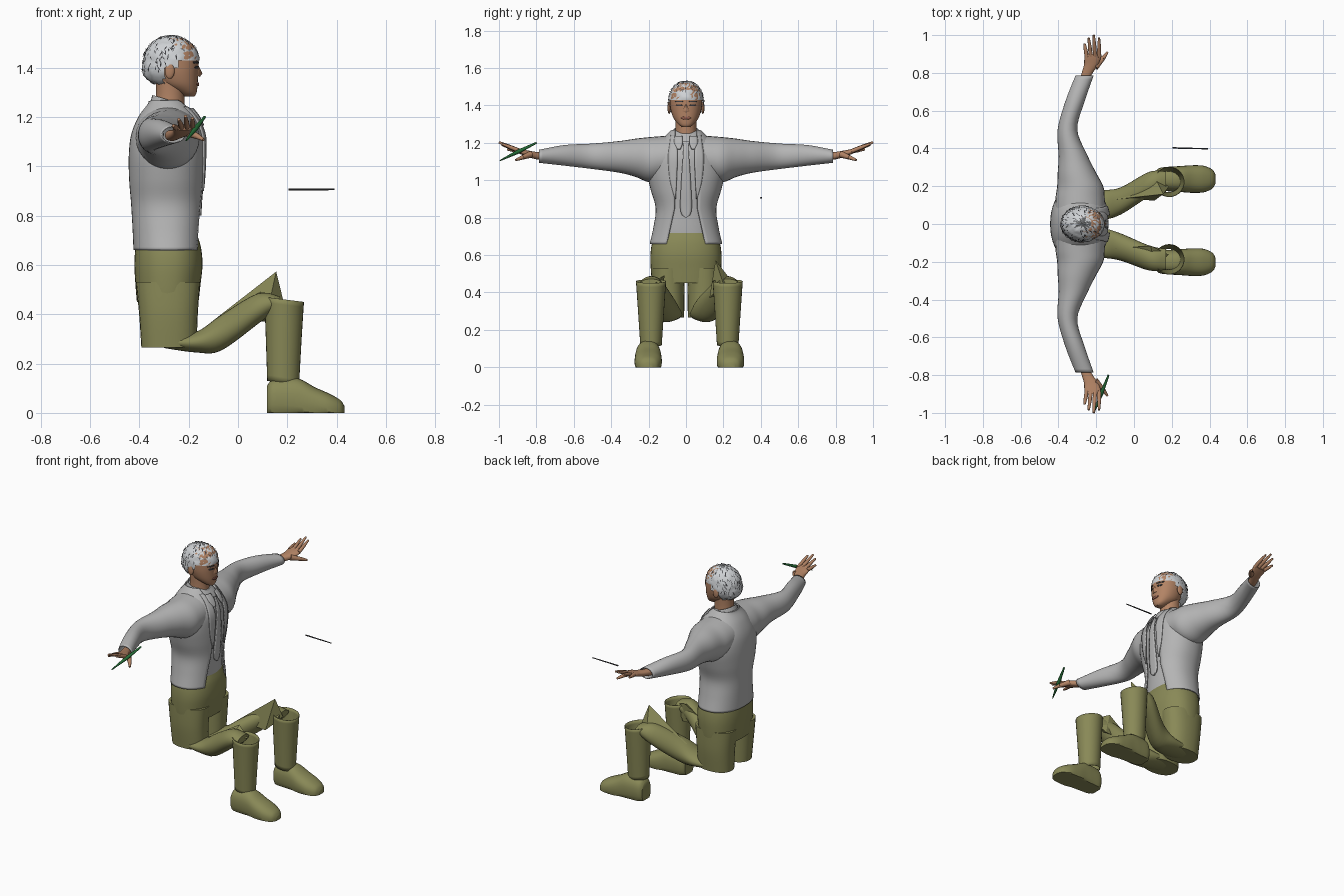
import bpy, bmesh, math, random
from mathutils import Vector

random.seed(4)
if "Cube" in bpy.data.objects:
    bpy.data.objects.remove(bpy.data.objects["Cube"])


def material(name, r, g, b):
    m = bpy.data.materials.new(name)
    m.use_nodes = True
    m.diffuse_color = (r, g, b, 1)
    m.node_tree.nodes["Principled BSDF"].inputs["Base Color"].default_value = (r, g, b, 1)
    return m


GREY = material("cloth grey", .46, .46, .46)
HAIR = material("hair silver", .62, .64, .66)
DARK = material("dark strand", .05, .05, .055)
SKIN = material("skin", .45, .23, .13)
LIP = material("lip", .33, .13, .09)
OLIVE = material("olive cloth", .25, .25, .095)
GREEN = material("pen green", .02, .16, .04)


def finish(bm, name, mat, thick=0, angle=40):
    bmesh.ops.recalc_face_normals(bm, faces=bm.faces)
    me = bpy.data.meshes.new(name)
    bm.to_mesh(me)
    bm.free()
    ob = bpy.data.objects.new(name, me)
    bpy.context.collection.objects.link(ob)
    me.materials.append(mat)
    if thick:
        mod = ob.modifiers.new("thickness", "SOLIDIFY")
        mod.thickness, mod.offset = thick, 0
    bpy.ops.object.select_all(action="DESELECT")
    ob.select_set(True)
    bpy.context.view_layer.objects.active = ob
    bpy.ops.object.shade_smooth_by_angle(angle=math.radians(angle))
    return ob


def dense(rows, k=5):
    """Smooth interpolation through rows of numbers."""
    out = []
    for i in range(len(rows) - 1):
        quad = [rows[max(i - 1, 0)], rows[i], rows[i + 1], rows[min(i + 2, len(rows) - 1)]]
        for j in range(k):
            u = j / k
            out.append([b + .5 * u * (c - a + u * (2*a - 5*b + 4*c - d + u * (3*(b - c) + d - a)))
                        for a, b, c, d in zip(*quad)])
    return out + [list(rows[-1])]


def sheet(grid, name, mat, closed=False, caps=False, floor=None, thick=0):
    """Skin a grid of points with quads."""
    bm = bmesh.new()
    rows = []
    for row in grid:
        if floor is not None:
            row = [Vector((p.x, p.y, max(p.z, floor))) for p in row]
        rows.append([bm.verts.new(p) for p in row])
    n = len(rows[0])
    for lo, hi in zip(rows, rows[1:]):
        for j in range(n if closed else n - 1):
            k = (j + 1) % n
            bm.faces.new((lo[j], lo[k], hi[k], hi[j]))
    if caps:
        bm.faces.new(rows[0])
        bm.faces.new(rows[-1])
    return finish(bm, name, mat, thick)


def loft(name, axis, rings, mat, caps=True, n=28, p=2, gap=None, tilt=0, **kw):
    """Rings are (position on axis, centre a, centre b, radius a, radius b)."""
    grid = []
    for t, a, b, ra, rb in dense(rings):
        start = math.asin(min(.95, gap(t) / rb)) if gap else 0
        span = 2 * math.pi - 2 * start
        row = []
        for j in range(n):
            w = start + span * j / (n - 1 if gap else n)
            c, s = math.cos(w), math.sin(w)
            c = math.copysign(abs(c) ** (2 / p), c)
            s = math.copysign(abs(s) ** (2 / p), s)
            co = [a + ra * c, b + rb * s]
            co.insert(axis, t + tilt * c)
            row.append(Vector(co))
        grid.append(row)
    return sheet(grid, name, mat, closed=not gap, caps=caps and not gap, **kw)


def front_strip(name, rings, rows, mat, lift=.004, thick=.006, p=2):
    """Thin plate lying on the front of an upright loft; rows are (z, y0, y1)."""
    body, grid = dense(rings), []
    for z, y0, y1 in dense(rows):
        r = min(body, key=lambda q: abs(q[0] - z))
        i = body.index(r)
        o = body[min(i + 1, len(body) - 1) if z > r[0] else max(i - 1, 0)]
        u = 0 if o is r else (z - r[0]) / (o[0] - r[0])
        _, cx, _, rx, ry = [m + u * (q - m) for m, q in zip(r, o)]
        ys = [y0 + (y1 - y0) * j / 4 for j in range(5)]
        grid.append([Vector((cx + lift + rx * max(0, 1 - abs(y / ry) ** p) ** (1 / p), y, z)) for y in ys])
    return sheet(grid, name, mat, thick=thick)


def rod(name, a, b, r1, r2, mat, n=10):
    a, b = Vector(a), Vector(b)
    bm = bmesh.new()
    bmesh.ops.create_cone(bm, cap_ends=True, segments=n, radius1=r1, radius2=r2, depth=(b - a).length)
    bmesh.ops.rotate(bm, verts=bm.verts, matrix=(b - a).to_track_quat("Z", "Y").to_matrix())
    bmesh.ops.translate(bm, verts=bm.verts, vec=(a + b) / 2)
    return finish(bm, name, mat)


def ball(name, c, r, mat):
    bm = bmesh.new()
    bmesh.ops.create_uvsphere(bm, u_segments=16, v_segments=10, radius=1)
    bmesh.ops.scale(bm, verts=bm.verts, vec=r)
    bmesh.ops.translate(bm, verts=bm.verts, vec=c)
    return finish(bm, name, mat)


# Jacket, shirt, collar and tie
torso = [(.66, -.285, 0, .135, .19), (.75, -.287, 0, .137, .17), (.85, -.288, 0, .142, .158),
         (.95, -.288, 0, .15, .185), (1.05, -.287, 0, .152, .205), (1.13, -.283, 0, .146, .19),
         (1.2, -.283, 0, .117, .14), (1.25, -.285, 0, .078, .092), (1.265, -.29, 0, .068, .075)]
loft("jacket", 2, torso, GREY, n=48, p=2.2, thick=.008,
     gap=lambda z: .055 + max(0, .85 - z) * .22)
shirt = [(z, x, y, a - .012, b - .012) for z, x, y, a, b in torso]
shirt[0] = (.715, -.286, 0, .122, .16)
loft("shirt", 2, shirt, GREY, n=40, p=2.2)
front_strip("tie", shirt, [(.8, -.004, .004), (.84, -.03, .03), (1.0, -.025, .025), (1.17, -.014, .014),
                           (1.205, -.022, .022)], GREY, .008, .008, 2.2)
loft("shirt_collar", 2, [(1.2, -.28, 0, .088, .085), (1.235, -.28, 0, .075, .074), (1.268, -.28, 0, .064, .064)],
     GREY, caps=False, tilt=-.02, thick=.006)
for s, side in ((1, "left"), (-1, "right")):
    front_strip(side + "_lapel", torso, [(.9, s * .055, s * .058), (1.0, s * .05, s * .085),
                (1.12, s * .045, s * .095), (1.2, s * .05, s * .085), (1.24, s * .06, s * .08)],
                GREY, .006, .007, 2.2)
    front_strip(side + "_collar_wing", torso, [(1.165, s * .03, s * .045), (1.2, s * .018, s * .062),
                (1.235, s * .02, s * .06)], GREY, .01, .006, 2.2)

# Sleeves, hands and fingers
for s, side in ((1, "left"), (-1, "right")):
    sleeve = [(.06, -.285, 1.125, .13, .115), (.14, -.285, 1.115, .128, .118), (.2, -.285, 1.11, .12, .118),
              (.27, -.302, 1.12, .1, .1), (.36, -.322, 1.125, .075, .082), (.5, -.352, 1.128, .05, .066),
              (.65, -.312, 1.133, .049, .053), (.785, -.262, 1.128, .046, .033)]
    loft(side + "_sleeve", 1, [(s * r[0], *r[1:]) for r in sleeve], GREY, caps=False, thick=.004)
    palm = [(.74, -.268, 1.125, .028, .022), (.79, -.252, 1.13, .028, .02), (.84, -.228, 1.14, .037, .018),
            (.875, -.22, 1.15, .043, .015), (.9, -.218, 1.158, .04, .011)]
    loft(side + "_hand", 1, [(s * r[0], *r[1:]) for r in palm], SKIN, p=2.3)
    for i, (tip, reach, z) in enumerate(((-.262, .955, 1.165), (-.24, .985, 1.19), (-.213, 1, 1.203), (-.185, .985, 1.195))):
        base = Vector((-.25 + .022 * i, s * .885, 1.155))
        end = Vector((tip, s * reach, z))
        mid = base.lerp(end, .5)
        rod(f"{side}_finger_{i + 1}", base, mid, .0115, .0105, SKIN)
        rod(f"{side}_fingertip_{i + 1}", mid, end, .0105, .006, SKIN)
    rod(side + "_thumb", (-.205, s * .83, 1.138), (-.165, s * .875, 1.122), .018, .012, SKIN)
    rod(side + "_thumb_tip", (-.165, s * .875, 1.122), (-.14, s * .91, 1.108), .012, .006, SKIN)

# Neck, head and face
loft("neck", 2, [(1.2, -.28, 0, .065, .062), (1.28, -.275, 0, .058, .056), (1.37, -.275, 0, .06, .06)], SKIN)
head = [(1.284, -.198, 0, .022, .02), (1.298, -.206, 0, .038, .04), (1.33, -.235, 0, .071, .066),
        (1.37, -.248, 0, .086, .08), (1.41, -.256, 0, .096, .086), (1.45, -.262, 0, .1, .086),
        (1.49, -.265, 0, .085, .072), (1.52, -.265, 0, .045, .038)]
loft("head", 2, head, SKIN, n=36, p=2.15)
front_strip("mouth", head, [(1.326, -.014, .014), (1.333, -.027, .027), (1.34, -.014, .014)], LIP, .003, .005, 2.15)
nose = [Vector(p) for p in ((-.165, 0, 1.418), (-.144, 0, 1.377), (-.165, .02, 1.368), (-.165, -.02, 1.368),
                            (-.155, 0, 1.362), (-.18, 0, 1.38))]
bm = bmesh.new()
bmesh.ops.convex_hull(bm, input=[bm.verts.new(p) for p in nose])
finish(bm, "nose", SKIN, angle=70)
for s, side in ((1, "left"), (-1, "right")):
    front_strip(side + "_eye", head, [(1.396, s * .028, s * .042), (1.401, s * .02, s * .052),
                (1.406, s * .027, s * .045)], DARK, .001, .004, 2.15)
    front_strip(side + "_eyebrow", head, [(1.417, s * .016, s * .055), (1.424, s * .018, s * .06)], DARK, .001, .004, 2.15)
    ball(side + "_ear", (-.277, s * .09, 1.387), (.02, .009, .032), SKIN)

# Hair cap, cut along the hairline, with dark strands lying over it
centre, radii = Vector((-.27, 0, 1.425)), Vector((.114, .094, .105))


def hairline(x):
    return 1.432 if x > -.245 else 1.395 if x > -.3 else 1.335


def on_hair(lon, lat, lift):
    d = Vector((math.cos(lon) * math.cos(lat), math.sin(lon) * math.cos(lat), math.sin(lat)))
    nape = max(0, -d.z) * .55
    return centre + Vector((d.x * (radii.x + lift + nape * .06), d.y * (radii.y + lift + nape * .03), d.z * (radii.z + lift)))


lats = [math.radians(-60 + 148 * i / 26) for i in range(27)]
grid = [[on_hair(2 * math.pi * j / 52, la, random.uniform(-.003, .003)) for j in range(52)] for la in lats]
hair = sheet(grid, "hair", HAIR, closed=True, caps=True)
bm = bmesh.new()
bm.from_mesh(hair.data)
low = [f for f in bm.faces if f.calc_center_median().z < hairline(f.calc_center_median().x)]
bmesh.ops.delete(bm, geom=low, context="FACES")
bm.to_mesh(hair.data)
bm.free()
bm = bmesh.new()
for i in range(230):
    lon, lat = random.uniform(0, 2 * math.pi), math.asin(random.uniform(-.3, .99))
    tip_lat, turn = lat - random.uniform(.12, .28), random.uniform(-.15, .15)
    tip = on_hair(lon + turn, tip_lat, .003)
    if tip.z < hairline(tip.x) + (.03 if tip.x > -.25 else .01):
        continue
    w = .022 / max(.25, math.cos(lat))
    pts = [on_hair(lon - w, lat, .003), on_hair(lon + turn / 2 - w, (lat + tip_lat) / 2, .005), tip,
           on_hair(lon + turn / 2 + w, (lat + tip_lat) / 2, .005)]
    bm.faces.new([bm.verts.new(p) for p in pts])
finish(bm, "hair_strands", DARK)

# Trousers, lower legs and shoes
loft("trouser_hips", 2, [(.45, -.285, 0, .125, .182), (.52, -.284, 0, .132, .188), (.6, -.282, 0, .138, .19),
                         (.67, -.283, 0, .133, .18), (.72, -.285, 0, .12, .155)], OLIVE, n=40, p=2.3)
for s, side in ((1, "left"), (-1, "right")):
    loft(side + "_trouser_leg", 2, [(.265, -.28, s * .09, .112, .08), (.4, -.282, s * .096, .119, .088),
                                    (.53, -.284, s * .097, .13, .088)], OLIVE, p=2.3)
    loft(side + "_thigh", 0, [(-.3, s * .09, .288, .072, .025), (-.17, s * .1, .287, .078, .042),
                              (-.07, s * .122, .324, .072, .072), (.08, s * .195 + .015, .422, .066, .062),
                              (.17, s * .205 + .018, .45, .055, .022)], OLIVE)
    apex = (.155, .158, .573) if s > 0 else (.09, -.115, .492)
    fold = [apex, (-.1, s * .13, .375), (.11, s * .125, .37), (.185, s * .18 + .018, .45), (.1, s * .25 + .018, .43)]
    bm = bmesh.new()
    bmesh.ops.convex_hull(bm, input=[bm.verts.new(p) for p in fold])
    finish(bm, side + "_knee_fold", OLIVE, angle=20)
    y = s * .205 + .018
    loft(side + "_shin", 2, [(.12, .183, y, .063, .056), (.3, .185, y, .071, .068), (.46, .187, y, .079, .079)],
         OLIVE, caps=False, tilt=-.01, thick=.003)
    y = s * .22 + .018
    loft(side + "_shoe", 0, [(.118, y, .05, .045, .06), (.14, y, .055, .06, .08), (.2, y, .055, .066, .087),
                             (.25, y, .05, .069, .088), (.31, y, .035, .073, .07), (.37, y, .02, .07, .058),
                             (.415, y, .01, .05, .042), (.432, y, .005, .022, .022)], OLIVE, p=2.4, floor=0)

# Pen at the right hand and a thin stick floating ahead
a, b = Vector((-.21, -.995, 1.105)), Vector((-.135, -.8, 1.2))
rod("pen_lower", a, a.lerp(b, .5), .003, .011, GREEN)
rod("pen_upper", a.lerp(b, .5), b, .011, .005, GREEN)
rod("thin_stick", (.205, .403, .906), (.392, .398, .906), .004, .003, DARK, 8)
